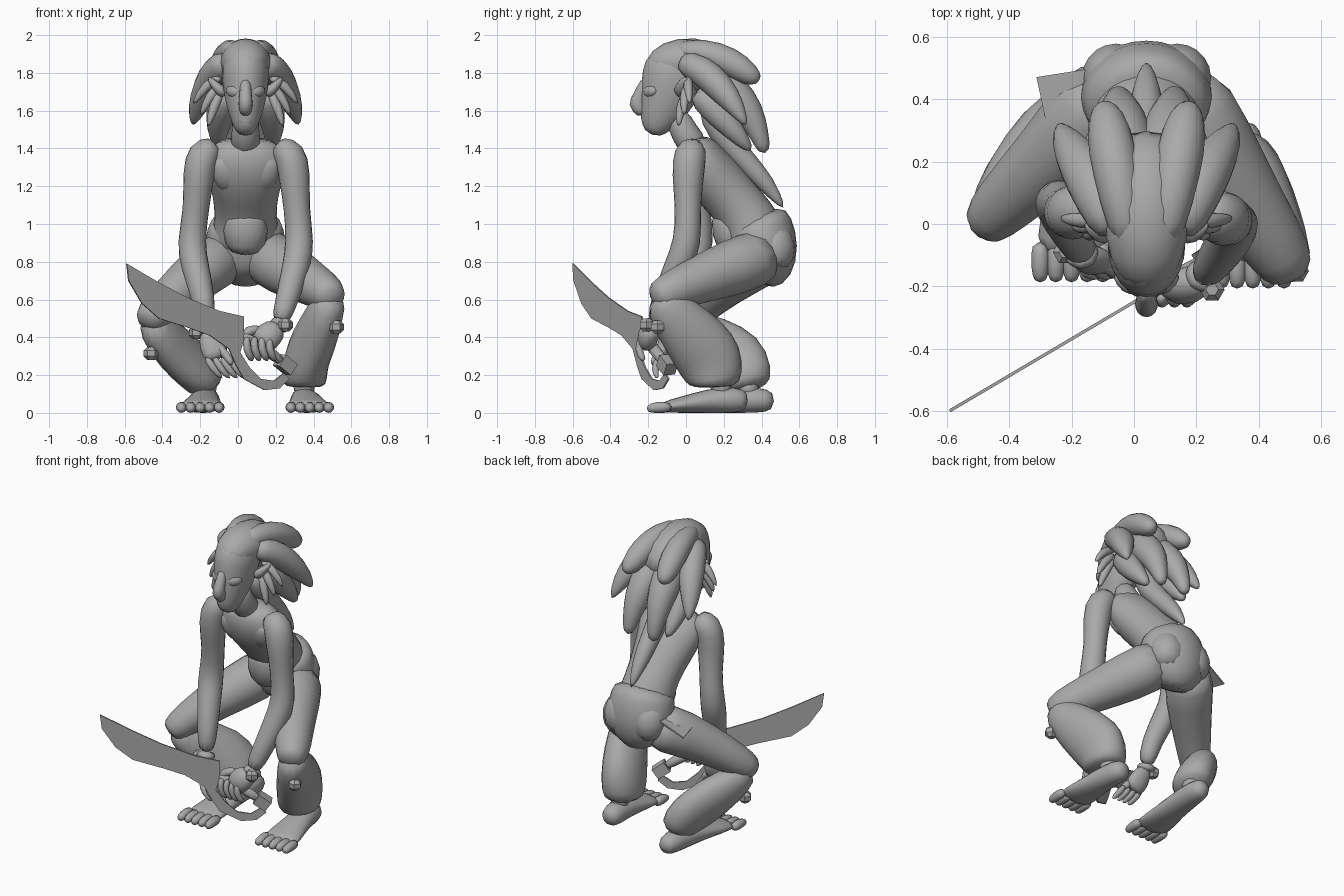
import bpy
import math
from mathutils import Vector

default_cube = bpy.data.objects.get("Cube")
if default_cube:
    bpy.data.objects.remove(default_cube, do_unlink=True)

clay = bpy.data.materials.new("neutral_grey")
clay.use_nodes = True
clay.diffuse_color = (0.4, 0.4, 0.4, 1)
clay.node_tree.nodes["Principled BSDF"].inputs["Base Color"].default_value = clay.diffuse_color

CENTIMETRE = 0.01
MIDDLE = 4  # the upper body sits slightly towards its left
SIDES = ((1, "left"), (-1, "right"))


def make_object(name, vertices, faces, smooth=True):
    mesh = bpy.data.meshes.new(name)
    mesh.from_pydata([tuple(Vector(v) * CENTIMETRE) for v in vertices], [], faces)
    mesh.materials.append(clay)
    if smooth:
        mesh.shade_smooth()
    part = bpy.data.objects.new(name, mesh)
    bpy.context.collection.objects.link(part)
    return part


def loft(name, sections, sides=10, reference=(1, 0, 0), rounded=True):
    """Sweep ellipses along a path; each section is x, y, z, radius, depth."""
    centres = [Vector(section[:3]) for section in sections]
    last = len(sections) - 1
    # Make up for the shrinkage of the subdivision
    growth = 3 / (2 + math.cos(math.tau / sides)) if rounded else 1
    vertices, faces = [], []
    for index, section in enumerate(sections):
        tangent = (centres[min(index + 1, last)] - centres[max(index - 1, 0)]).normalized()
        across = Vector(reference)
        across = (across - tangent * across.dot(tangent)).normalized()
        depth_axis = tangent.cross(across)
        width, depth = section[3] * growth, section[-1] * growth
        for step in range(sides):
            angle = math.tau * step / sides
            vertices.append(centres[index] + across * width * math.cos(angle)
                            + depth_axis * depth * math.sin(angle))
    for index in range(last):
        for step in range(sides):
            here, following = index * sides, (step + 1) % sides
            faces.append((here + step, here + following,
                          here + sides + following, here + sides + step))
    faces.append(tuple(reversed(range(sides))))
    faces.append(tuple(range(last * sides, last * sides + sides)))
    part = make_object(name, vertices, faces, rounded)
    if rounded:
        part.modifiers.new("rounding", "SUBSURF").levels = 1
        part.modifiers["rounding"].render_levels = 1
    return part


def plate(name, upper, lower, lift, thickness):
    """Make a thin strip between two edges; lift turns each pair into a point."""
    count = len(upper)
    vertices = [lift(*pair) for pair in upper + lower]
    faces = [(i, i + 1, count + i + 1, count + i) for i in range(count - 1)]
    part = make_object(name, vertices, faces, False)
    solid = part.modifiers.new("thickness", "SOLIDIFY")
    solid.thickness = thickness * CENTIMETRE
    solid.offset = 0
    return part


# Torso, bent forward, with the trouser seat around the hips
loft("torso", [(MIDDLE, 38, 84, 16, 14), (MIDDLE, 37, 94, 18, 17), (MIDDLE, 32, 104, 16, 15),
               (MIDDLE, 24, 114, 17, 14), (MIDDLE, 14, 125, 20, 15),
               (MIDDLE, 7, 135, 23, 13), (MIDDLE, 4, 146, 15, 8)], sides=14)
loft("belly", [(MIDDLE, 20, 110, 9, 7), (MIDDLE, 23, 96, 13, 10), (MIDDLE, 27, 83, 9, 8)])
loft("trouser_seat", [(MIDDLE, 37, 69, 9, 10), (MIDDLE, 41, 76, 18, 16),
                      (MIDDLE, 42, 87, 22, 18), (MIDDLE, 39, 98, 20, 18),
                      (MIDDLE, 36, 104, 18, 16)], sides=14)
loft("neck", [(MIDDLE, 6, 139, 9), (MIDDLE, -1, 148, 7), (MIDDLE, -6, 160, 7)])
for side, label in SIDES:
    loft(label + "_buttock", [(MIDDLE + side * 9, 44, 100, 8), (MIDDLE + side * 10, 48, 88, 12),
                              (MIDDLE + side * 10, 46, 75, 9)])
    loft(label + "_chest_muscle", [(MIDDLE + side * 8, 9, 117, 5, 3),
                                   (MIDDLE + side * 9, 4, 125, 9, 6),
                                   (MIDDLE + side * 11, 2, 138, 9, 5)])

# Arms, which hang between the knees
loft("left_arm", [(20, 5, 142, 6), (28, 2, 138, 9), (30, 1, 126, 8.5), (31, 1, 108, 6.5),
                  (33, 1, 90, 7.5), (31, -4, 78, 7.5), (26, -12, 60, 6), (22, -17, 47, 5)])
loft("right_arm", [(-11, 6, 142, 6), (-19, 4, 138, 9), (-21, 3, 126, 8.5), (-22, 6, 108, 6.5),
                   (-25, 8, 90, 7.5), (-23, 3, 78, 7.5), (-18, -6, 60, 6), (-17, -9, 45, 5)])
loft("left_wristband", [(23, -15, 50, 6), (21, -18, 43, 6)], sides=8)
loft("right_wristband", [(-17, -8, 47, 6), (-17, -10, 41, 6)], sides=8)

# Hands with curled fingers
loft("left_palm", [(22, -17, 46, 5), (17, -20, 42, 8, 6), (11, -21, 35, 7, 5)])
loft("right_palm", [(-17, -9, 44, 4), (-14, -11, 36, 7, 4), (-10, -14, 28, 7, 4)])
for finger in range(4):
    shift = finger * 4
    loft("left_finger", [(5 + shift, -23, 41, 2), (4 + shift, -26, 34, 2),
                         (8 + shift, -22, 27, 2)], sides=6)
    loft("right_finger", [(-17 + shift, -14, 30, 2), (-13 + shift, -17, 23, 2),
                          (-8 + shift, -15, 18, 1)], sides=6)
loft("left_thumb", [(13, -18, 44, 3), (5, -20, 44, 3), (2, -22, 39, 2)], sides=6)
loft("right_thumb", [(-13, -11, 37, 3), (-6, -15, 31, 2), (-3, -18, 25, 2)], sides=6)

# Folded legs in wide trousers
loft("left_thigh", [(12, 46, 85, 16), (24, 25, 77, 15), (38, 3, 69, 12),
                    (48, -11, 63, 10), (50, -18, 60, 7)])
loft("left_trouser_leg", [(50, -15, 63, 8), (46, -7, 52, 10, 13), (40, 6, 38, 12, 17),
                          (36, 13, 28, 12, 18), (35, 15, 18, 12, 15), (35, 15, 13, 11, 12)])
loft("right_thigh", [(-5, 46, 85, 16), (-19, 28, 75, 14), (-36, 12, 61, 11),
                     (-46, 2, 51, 9), (-49, -2, 47, 6)])
loft("right_trouser_leg", [(-48, 0, 49, 7), (-40, 12, 40, 10, 13), (-28, 26, 29, 11, 18),
                           (-18, 32, 18, 11, 15), (-17, 33, 12, 9, 11)])
loft("left_ankle", [(35, 17, 22, 6), (35, 20, 6, 6)])
loft("right_ankle", [(-17, 33, 20, 6), (-17, 33, 6, 6)])


def foot(label, heel, ball):
    def along(amount, height, width, depth):
        spot = Vector(heel).lerp(Vector(ball), amount)
        return (spot.x, spot.y, height, width, depth)
    loft(label + "_foot", [along(0, 6, 5, 5), along(0.15, 7, 7, 7), along(0.45, 6.5, 8, 6.5),
                           along(0.8, 4, 11, 4), along(1, 3, 12, 3)])
    for toe in range(5):
        x = ball[0] + (toe - 2) * 5
        loft(label + "_toe", [(x, ball[1] + 6, 3, 3), (x, ball[1] - 3, 3, 3),
                              (x, ball[1] - 8, 2, 2)], sides=6)


foot("left", (34, 33), (38, -13))
foot("right", (-16, 47), (-20, -11))

# Head and face
loft("head", [(MIDDLE, -18, 147, 4, 4), (MIDDLE, -16, 153, 7, 9), (MIDDLE, -12, 162, 10, 13),
              (MIDDLE, -8, 172, 12, 16), (MIDDLE, -6, 182, 13, 17),
              (MIDDLE, -3, 192, 10, 12)], sides=12)
loft("nose", [(MIDDLE, -21, 177, 3, 3), (MIDDLE, -24, 169, 3, 3),
              (MIDDLE, -27, 164, 4, 5), (MIDDLE, -22, 157, 3, 3)], sides=8)
loft("lips", [(MIDDLE, -18, 155, 5, 3), (MIDDLE, -24, 155, 4, 3)], sides=8)
for side, label in SIDES:
    loft(label + "_eyelid", [(MIDDLE + side * 2, -21, 170, 2), (MIDDLE + side * 6, -20, 170, 4, 3),
                             (MIDDLE + side * 10, -15, 171, 2)], reference=(0, 0, 1), sides=8)
    loft(label + "_ear", [(MIDDLE + side * 10, -3, 168, 3), (MIDDLE + side * 15, -2, 172, 5, 3),
                          (MIDDLE + side * 20, 0, 178, 1)], reference=(0, 1, 0), sides=6)

# Swept back hair: a crown and thick locks
loft("hair_crown", [(MIDDLE, -20, 181, 7, 6), (MIDDLE, -11, 186, 12, 11), (MIDDLE, 2, 186, 14, 14),
                    (MIDDLE, 15, 181, 15, 15), (MIDDLE, 25, 170, 12, 12)], sides=12)
loft("long_lock", [(MIDDLE, 12, 165, 8), (MIDDLE, 18, 148, 7), (MIDDLE, 30, 135, 6),
                   (MIDDLE, 43, 121, 5), (MIDDLE, 52, 108, 1)], sides=8)
for side, label in SIDES:
    locks = {
        "upper": [(5, -8, 191, 5), (8, 8, 192, 7), (11, 24, 186, 8), (13, 35, 178, 6),
                  (14, 39, 176, 2)],
        "middle": [(4, 10, 182, 9), (7, 24, 171, 10), (8, 34, 159, 8),
                   (9, 39, 147, 5), (9, 42, 137, 3)],
        "side": [(10, -4, 187, 6), (15, 8, 182, 8), (20, 18, 173, 8), (26, 27, 161, 5),
                 (28, 32, 152, 1)],
        "lower": [(10, 6, 172, 8), (13, 15, 161, 8), (15, 25, 150, 6), (14, 35, 138, 2)],
    }
    for place, path in locks.items():
        loft(f"{label}_{place}_lock",
             [(MIDDLE + side * x, y, z, r) for x, y, z, r in path], sides=8)
    # Pointed tufts around each ear
    for tuft in range(3):
        loft(label + "_ear_tuft",
             [(MIDDLE + side * 12, 1, 178 - tuft * 3, 2),
              (MIDDLE + side * (21 - tuft * 2), 1 - tuft * 2, 174 - tuft * 6, 3),
              (MIDDLE + side * (28 - tuft * 4), 2 - tuft * 3, 163 - tuft * 6, 1)],
             sides=6, reference=(0, 1, 0))

# Curved blade, which runs on into the knuckle guard
plate("blade_and_guard",
      [(-59, 79), (-42, 69), (-27, 61), (-10, 54), (3, 51), (3, 39), (1, 32), (6, 24),
       (12, 18), (19, 17), (24, 21)],
      [(-58, 70), (-51, 58), (-42, 50), (-26, 45), (-15, 41), (-5, 34), (-1, 25), (3, 18),
       (14, 12), (22, 13), (27, 18)],
      lambda x, z: (x, 0.59 * x - 25, z), 1)
loft("sword_grip", [(1, -24, 42, 3), (14, -17, 34, 3), (25, -11, 26, 3)], sides=6)
loft("sword_pommel", [(22, -12, 28, 5), (28, -8, 23, 5)], sides=4, rounded=False)

# Loose cloth end at the hip, and beads
plate("hip_cloth", [(-12, 50), (-31, 47)], [(-12, 36), (-28, 33)],
      lambda x, y: (x, y, 98 + x * 0.5), 1)
for x, y, z in ((25, -21, 46), (52, -15, 45), (-46, 4, 31), (-22, -9, 42)):
    loft("bead", [(x, y, z - 3, 2), (x, y, z - 1, 4), (x, y, z + 2, 4), (x, y, z + 4, 2)],
         sides=6, rounded=False)
